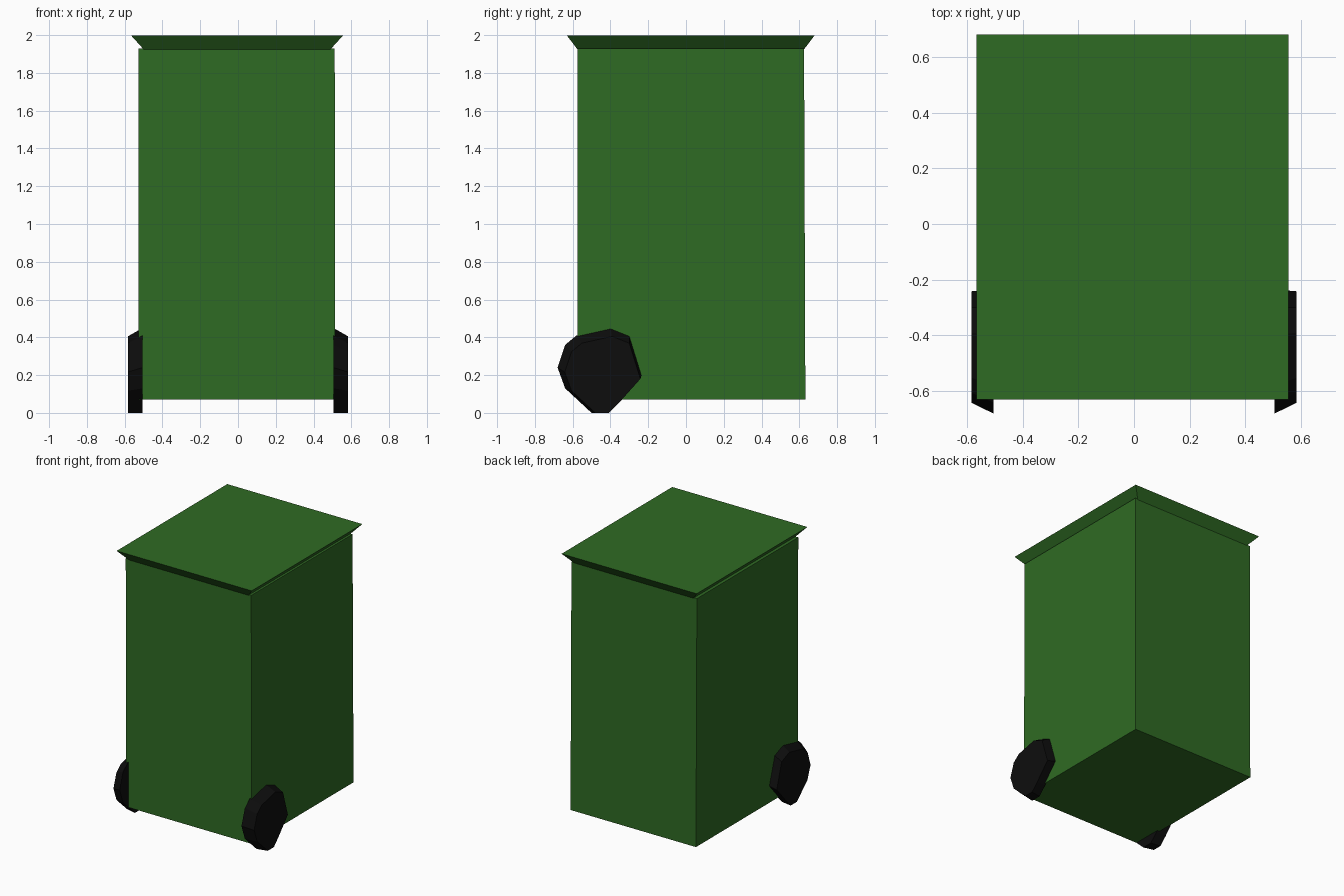
import bpy
import bmesh

cube = bpy.data.objects.get("Cube")
if cube:
    bpy.data.objects.remove(cube, do_unlink=True)


def make_material(name, color):
    mat = bpy.data.materials.new(name)
    mat.use_nodes = True
    mat.diffuse_color = color
    mat.node_tree.nodes["Principled BSDF"].inputs["Base Color"].default_value = color
    return mat


def loft(name, start, end, mat):
    """Closed solid between two matching polygon rings."""
    bm = bmesh.new()
    a = [bm.verts.new(p) for p in start]
    b = [bm.verts.new(p) for p in end]
    bm.faces.new(a)
    bm.faces.new(b)
    for i in range(len(a)):
        j = (i + 1) % len(a)
        bm.faces.new((a[i], a[j], b[j], b[i]))
    bmesh.ops.recalc_face_normals(bm, faces=bm.faces)
    mesh = bpy.data.meshes.new(name)
    bm.to_mesh(mesh)
    bm.free()
    mesh.materials.append(mat)
    obj = bpy.data.objects.new(name, mesh)
    bpy.context.collection.objects.link(obj)
    return obj


def rectangle(x0, x1, y0, y1, z):
    return [(x0, y0, z), (x1, y0, z), (x1, y1, z), (x0, y1, z)]


green = make_material("bin green", (0.028, 0.145, 0.017, 1))
black = make_material("wheel black", (0.004, 0.004, 0.004, 1))

# Tall box body
loft("bin_body", rectangle(-0.525, 0.515, -0.575, 0.632, 0.07),
     rectangle(-0.528, 0.512, -0.575, 0.625, 1.93), green)

# Lid flaring out to a wider flat top
loft("bin_lid", rectangle(-0.5, 0.49, -0.575, 0.625, 1.925),
     rectangle(-0.565, 0.555, -0.63, 0.68, 1.997), green)

# Rough faceted wheels, narrower on the outer face
rim = [(-0.68, 0.24), (-0.64, 0.36), (-0.58, 0.41), (-0.40, 0.45), (-0.30, 0.41),
       (-0.235, 0.2), (-0.36, 0.06), (-0.42, 0), (-0.5, 0), (-0.64, 0.13)]
pivot = -0.3
for side, name in ((1, "left_wheel"), (-1, "right_wheel")):
    inner = [(side * 0.505, y, z) for y, z in rim]
    outer = [(side * 0.583, pivot + (y - pivot) * 0.9, z * 0.9) for y, z in rim]
    loft(name, inner, outer, black)
